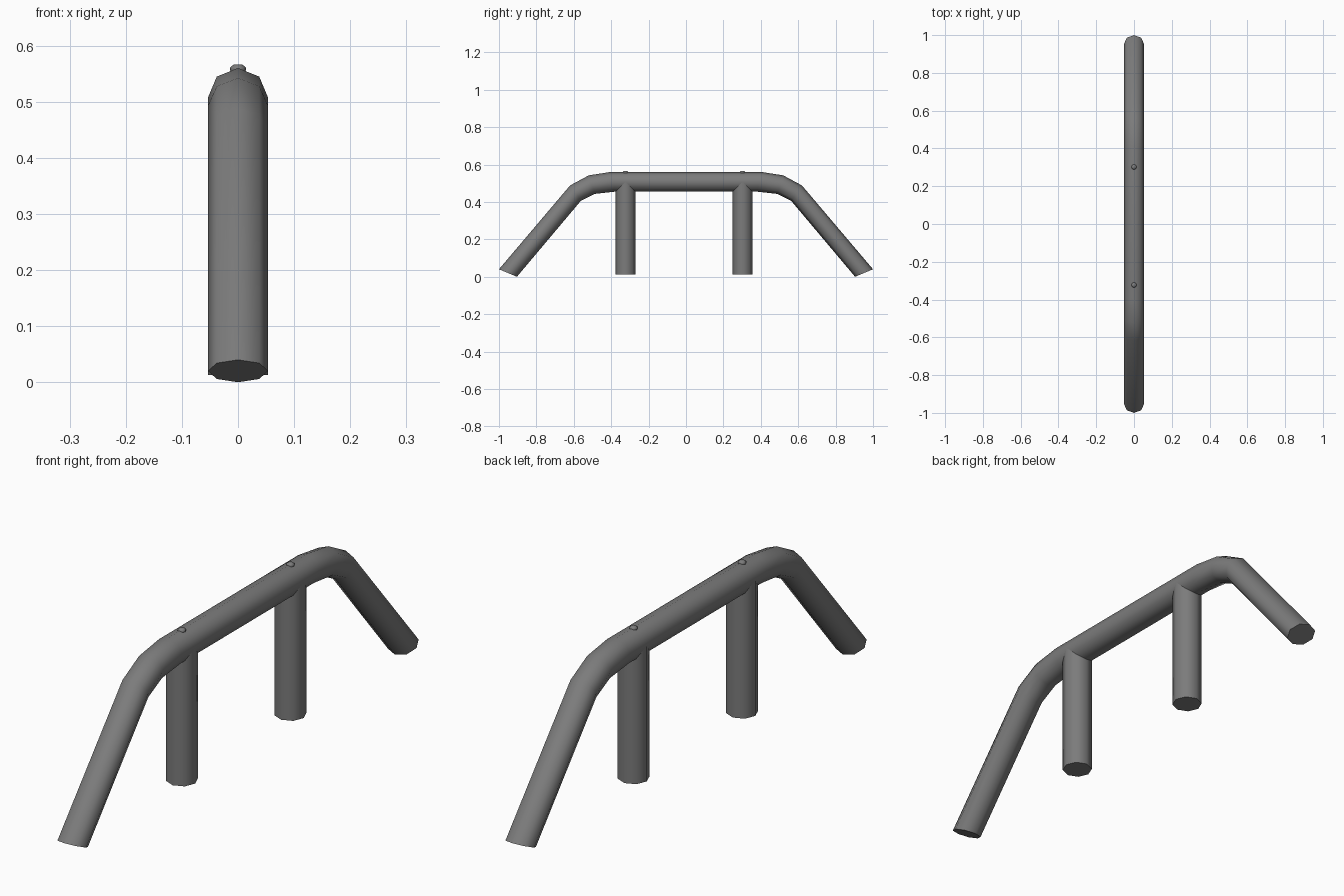
import bpy, bmesh, math
from mathutils import Vector

cube = bpy.data.objects.get("Cube")
if cube:
    bpy.data.objects.remove(cube)

SIDES = 8
RADIUS = 0.0535
AXIS_Z = 0.507

steel = bpy.data.materials.new("dark_grey_steel")
steel.use_nodes = True
grey = (0.2, 0.2, 0.2, 1)
steel.diffuse_color = grey
steel.node_tree.nodes["Principled BSDF"].inputs["Base Color"].default_value = grey


def loft(name, rings):
    """Skin a list of rings, each given as (centre, half axis a, half axis b)."""
    bm = bmesh.new()
    loops = []
    for centre, a, b in rings:
        angles = [2 * math.pi * i / SIDES for i in range(SIDES)]
        loops.append([bm.verts.new(Vector(centre) + Vector(a) * math.cos(t)
                                   + Vector(b) * math.sin(t)) for t in angles])
    for low, high in zip(loops, loops[1:]):
        for i in range(SIDES):
            j = (i + 1) % SIDES
            bm.faces.new((low[i], low[j], high[j], high[i]))
    bm.faces.new(loops[0])
    bm.faces.new(loops[-1])
    bmesh.ops.recalc_face_normals(bm, faces=bm.faces)
    mesh = bpy.data.meshes.new(name)
    bm.to_mesh(mesh)
    bm.free()
    mesh.materials.append(steel)
    obj = bpy.data.objects.new(name, mesh)
    bpy.context.collection.objects.link(obj)
    bpy.ops.object.select_all(action="DESELECT")
    obj.select_set(True)
    bpy.context.view_layer.objects.active = obj
    bpy.ops.object.shade_smooth_by_angle(angle=math.radians(50))
    return obj


def upright(name, y, profile):
    """Vertical turned part from (radius, height) pairs."""
    return loft(name, [((0, y, z), (r, 0, 0), (0, r, 0)) for r, z in profile])


# Bent rail: upper and lower outline points (y, z) from foot to straight run
outline = [
    ((-1.0, 0.040), (-0.904, 0.0)),
    ((-0.62, 0.488), (-0.562, 0.406)),
    ((-0.52, 0.542), (-0.488, 0.443)),
    ((-0.405, 0.560), (-0.38, 0.455)),
]
half = []
for top, bottom in outline:
    t, b = Vector((0, *top)), Vector((0, *bottom))
    half.append(((t + b) / 2, (RADIUS, 0, 0), (t - b) / 2))
mirrored = [(Vector((0, -c.y, c.z)), a, Vector((0, -v.y, v.z)))
            for c, a, v in reversed(half)]
loft("bent_rail", half + mirrored)

# Support posts, each with a small bolt head on top of the rail
for side, y in (("front", -0.323), ("back", 0.302)):
    upright(side + "_post", y, [(RADIUS, 0.013), (RADIUS, AXIS_Z)])
    upright(side + "_bolt", y, [(0.009, 0.54), (0.014, 0.556),
                                (0.014, 0.561), (0.008, 0.566)])
